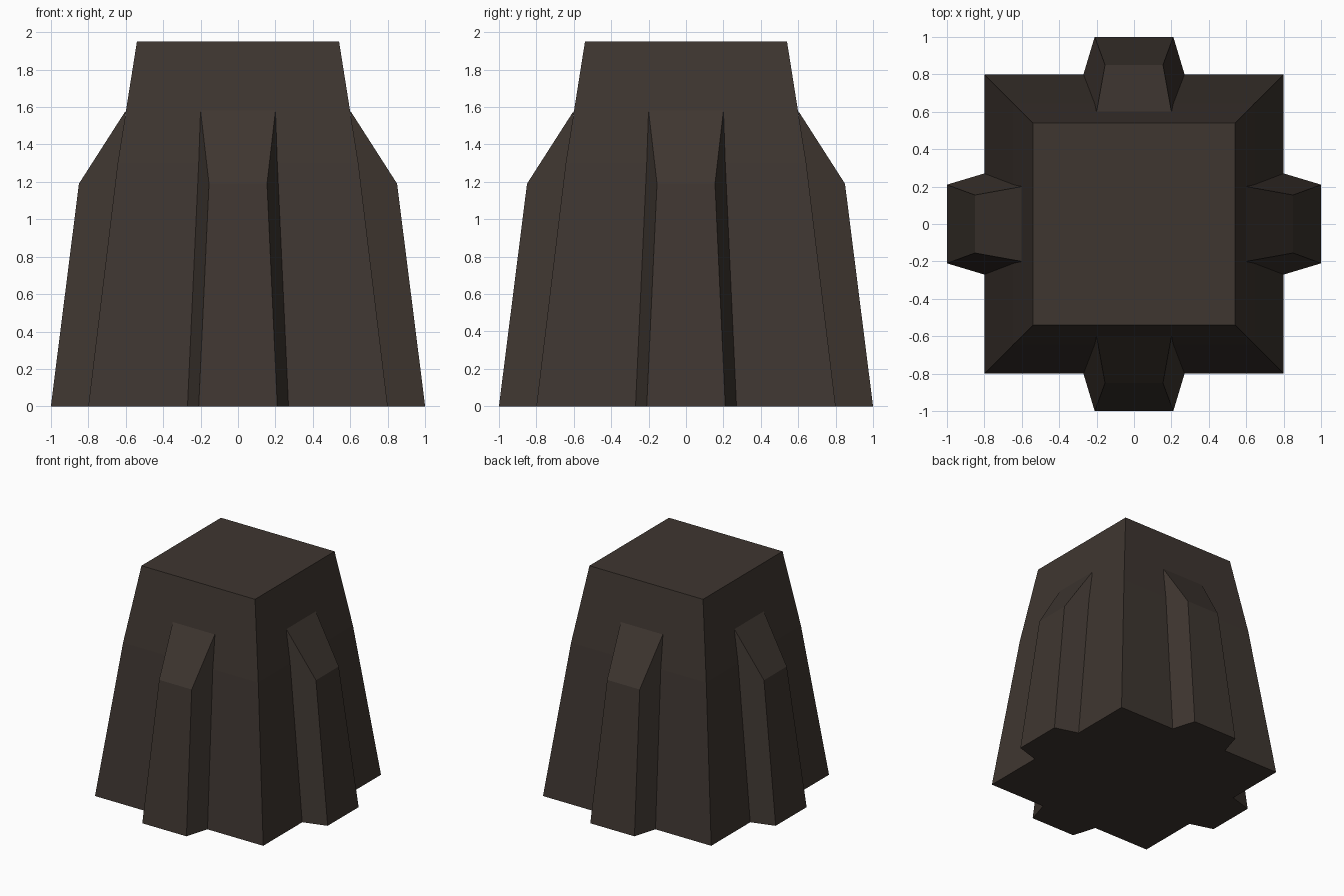
import bpy
import bmesh
from math import pi
from mathutils import Matrix

cube = bpy.data.objects.get("Cube")
if cube:
    bpy.data.objects.remove(cube, do_unlink=True)

# Single dark brown stone colour
stone = bpy.data.materials.new("dark_brown_stone")
stone.use_nodes = True
colour = (0.049, 0.037, 0.030, 1)
stone.diffuse_color = colour
bsdf = stone.node_tree.nodes["Principled BSDF"]
bsdf.inputs["Base Color"].default_value = colour
bsdf.inputs["Roughness"].default_value = 0.9


def finish(name, bm):
    bmesh.ops.recalc_face_normals(bm, faces=bm.faces)
    mesh = bpy.data.meshes.new(name)
    bm.to_mesh(mesh)
    bm.free()
    mesh.materials.append(stone)
    obj = bpy.data.objects.new(name, mesh)
    bpy.context.collection.objects.link(obj)
    return obj


# Tapered square body: (half width, height) rings, slightly bent below the top
bm = bmesh.new()
rings = [[bm.verts.new((sx * h, sy * h, z))
          for sx, sy in ((-1, -1), (1, -1), (1, 1), (-1, 1))]
         for h, z in ((0.80, 0), (0.643, 1.30), (0.54, 1.95))]
for low, high in zip(rings, rings[1:]):
    for i in range(4):
        j = (i + 1) % 4
        bm.faces.new((low[i], low[j], high[j], high[i]))
bm.faces.new(rings[0])
bm.faces.new(rings[-1])
finish("tower_body", bm)


# Sloped buttress: a side outline (half width, reach, height) mirrored across x
def buttress(name, angle):
    outline = ((0.27, 0.80, 0), (0.21, 1.0, 0), (0.155, 0.85, 1.19), (0.20, 0.60, 1.58))
    bm = bmesh.new()
    left, right = [[bm.verts.new((s * w, -reach, z)) for w, reach, z in outline]
                   for s in (1, -1)]
    bm.faces.new(left)
    bm.faces.new(right)
    for i in range(4):
        j = (i + 1) % 4
        bm.faces.new((left[i], left[j], right[j], right[i]))
    bm.transform(Matrix.Rotation(angle, 4, 'Z'))
    finish(name, bm)


for i, side in enumerate(("front", "left", "back", "right")):
    buttress(side + "_buttress", i * pi / 2)
